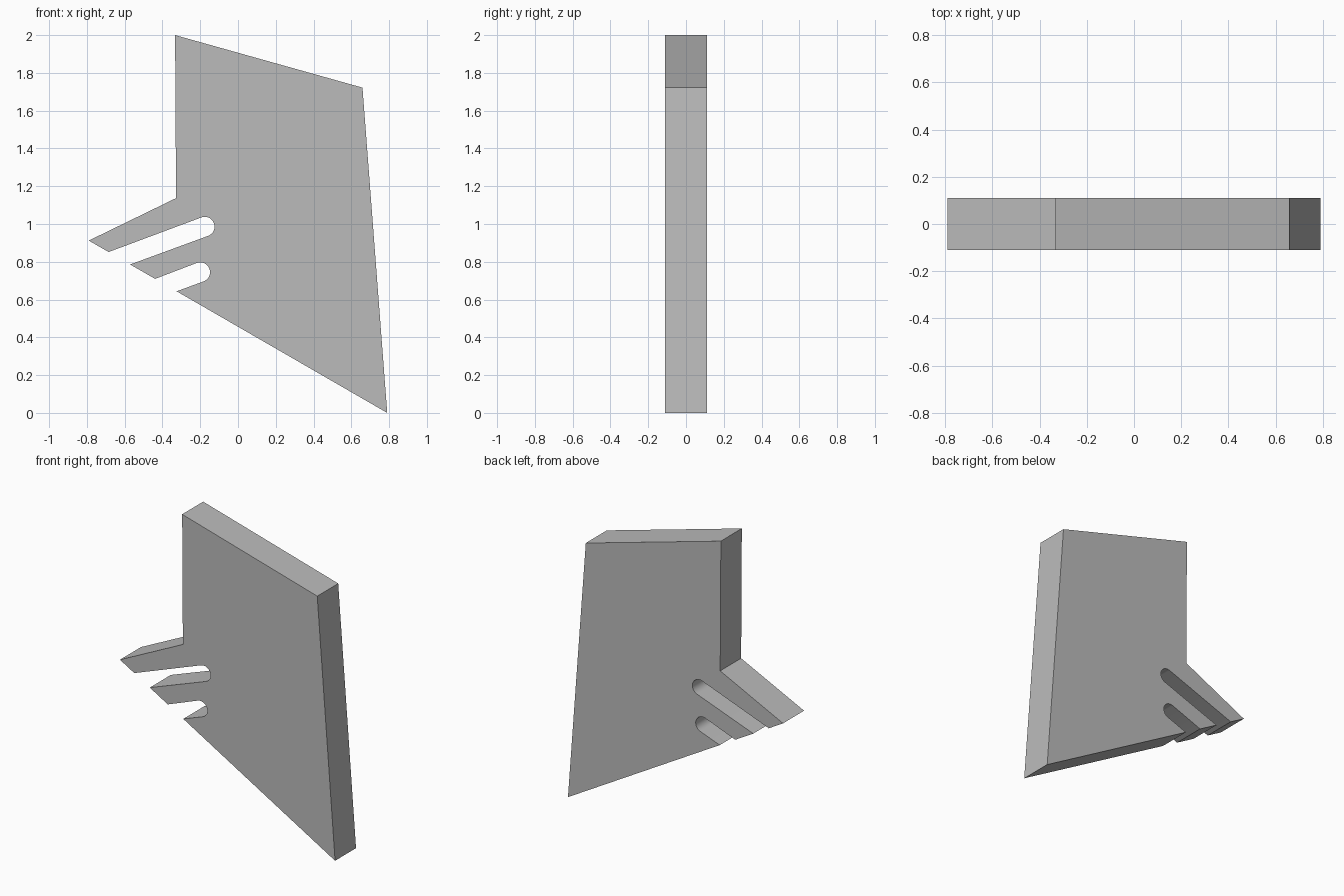
import bpy, bmesh
from math import cos, sin, radians, tan
from mathutils import Vector

if "Cube" in bpy.data.objects:
    bpy.data.objects.remove(bpy.data.objects["Cube"], do_unlink=True)

HALF_DEPTH = 0.11
SLOT_ANGLE = 20
SLOT_RADIUS = 0.052
TIP_X = 0.79


def on_lower_edge(x):
    """Point on the sloping lower edge of the plate."""
    return (x, (TIP_X - x) * tan(radians(30)))


def slot(lower_x, upper_x, centre, steps=16):
    """Open slot: lower mouth corner, rounded end, upper mouth corner."""
    arc = []
    for i in range(steps + 1):
        a = radians(SLOT_ANGLE - 90 + 180 * i / steps)
        arc.append((centre[0] + SLOT_RADIUS * cos(a), centre[1] + SLOT_RADIUS * sin(a)))
    return [on_lower_edge(lower_x)] + arc + [on_lower_edge(upper_x)]


# Outline of the plate with two slots that leave two slanted prongs
outline = [(-0.328, 1.137), (-0.333, 2.0), (0.659, 1.722), (TIP_X, 0)]
outline += slot(-0.325, -0.439, (-0.2, 0.745))
outline += slot(-0.571, -0.685, (-0.176, 0.986))
outline.append(on_lower_edge(-TIP_X))

# Extrude the outline through its thickness
bm = bmesh.new()
front = bm.faces.new([bm.verts.new((x, -HALF_DEPTH, z)) for x, z in outline])
back = bmesh.ops.extrude_face_region(bm, geom=[front], use_keep_orig=True)
bmesh.ops.translate(bm, vec=Vector((0, 2 * HALF_DEPTH, 0)),
                    verts=[v for v in back["geom"] if isinstance(v, bmesh.types.BMVert)])
bmesh.ops.recalc_face_normals(bm, faces=bm.faces)
mesh = bpy.data.meshes.new("slotted_plate")
bm.to_mesh(mesh)
bm.free()

plate = bpy.data.objects.new("slotted_plate", mesh)
bpy.context.collection.objects.link(plate)

# Plain grey material
grey = bpy.data.materials.new("plain_grey")
grey.use_nodes = True
colour = (0.5, 0.5, 0.5, 1)
grey.diffuse_color = colour
grey.node_tree.nodes["Principled BSDF"].inputs["Base Color"].default_value = colour
mesh.materials.append(grey)

# Smooth the rounded slot ends, keep the corners sharp
bpy.ops.object.select_all(action="DESELECT")
plate.select_set(True)
bpy.context.view_layer.objects.active = plate
bpy.ops.object.shade_smooth_by_angle(angle=radians(25))
